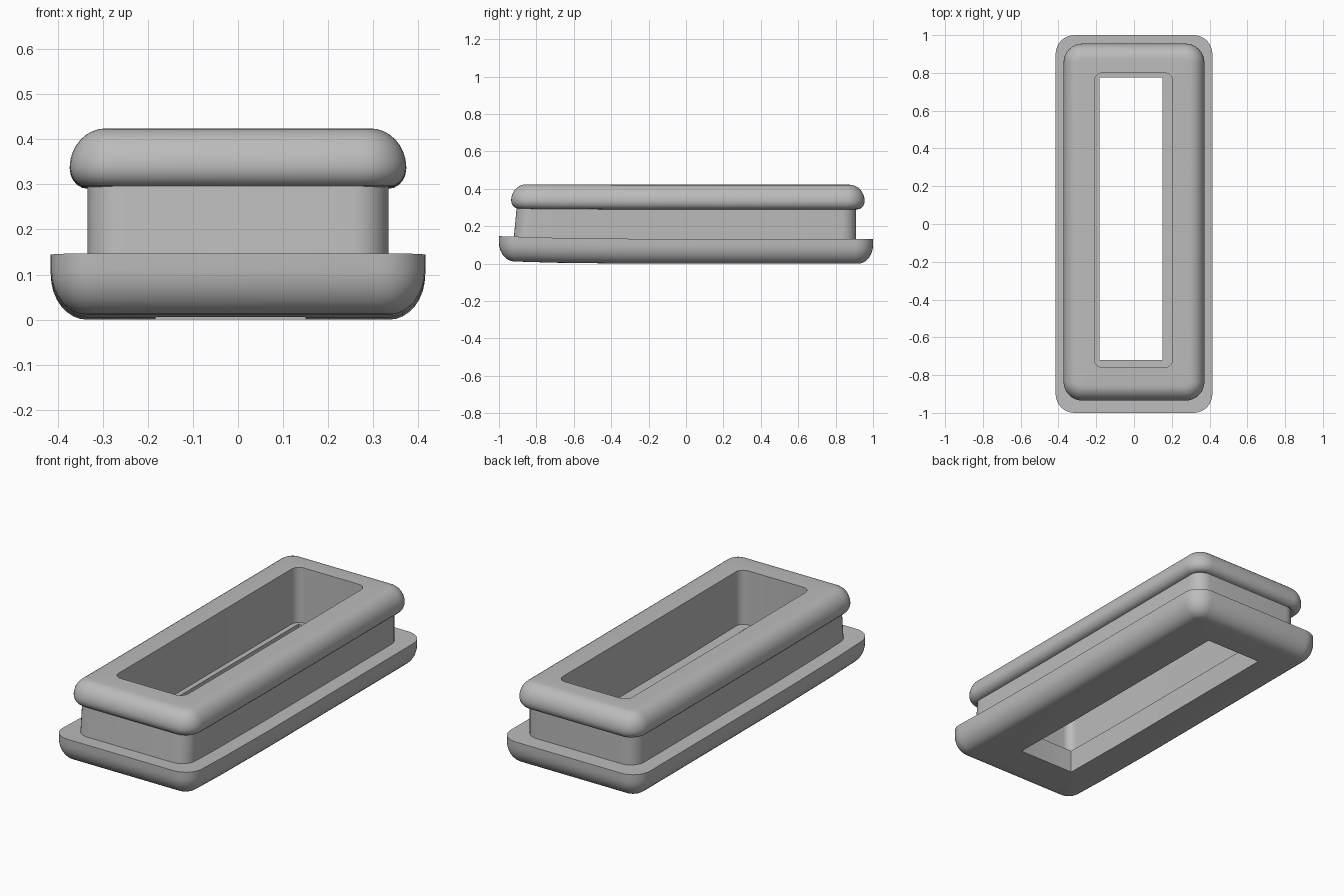
import bpy, bmesh
from math import sin, cos, pi, radians

cube = bpy.data.objects.get("Cube")
if cube:
    bpy.data.objects.remove(cube, do_unlink=True)

# One plain grey rubber material
grey = bpy.data.materials.new("rubber_grey")
grey.use_nodes = True
grey.diffuse_color = (0.5, 0.5, 0.5, 1)
grey.node_tree.nodes["Principled BSDF"].inputs["Base Color"].default_value = (0.5, 0.5, 0.5, 1)

ARC = 8                      # segments per rounded corner
BENDS = (-0.7, -0.3)         # extra points along the long sides


def ring(x0, x1, y0, y1, z, r, lift=1.0):
    """Rounded rectangle at height z; the front end is lifted slightly."""
    def corner(cx, cy, start):
        return [(cx + r * cos(start + pi / 2 * i / ARC),
                 cy + r * sin(start + pi / 2 * i / ARC)) for i in range(ARC + 1)]
    pts = corner(x1 - r, y1 - r, 0) + corner(x0 + r, y1 - r, pi / 2)
    pts += [(x0, y) for y in reversed(BENDS)]
    pts += corner(x0 + r, y0 + r, pi) + corner(x1 - r, y0 + r, 1.5 * pi)
    pts += [(x1, y) for y in BENDS]
    return [(x, y, z + lift * (0.005 * min(1, max(0, (-0.3 - y) / 0.4))
                               + 0.009 * max(0, (-0.7 - y) / 0.3))) for x, y in pts]


rings = []

# Lower flange: rounded underside, flat top
W, R = 0.415, 0.1
for i in range(9):
    a = pi / 2 * i / 8
    d = 0.08 * (1 - sin(a))
    rings.append(ring(-W + d, W - d, -1 + d, 1 - d, 0.1 - 0.1 * cos(a), R - d))
rings.append(ring(-W, W, -1, 1, 0.133, R))

# Neck
rings.append(ring(-0.333, 0.333, -0.92, 0.91, 0.133, 0.08))
rings.append(ring(-0.333, 0.333, -0.905, 0.91, 0.295, 0.08))

# Upper flange: small curl below, large round above
for i in range(6):
    a = pi / 2 * i / 5
    d = 0.04 * (1 - sin(a))
    rings.append(ring(-0.373 + d, 0.373 - d, -0.935 + d, 0.955 - d,
                      0.335 - 0.045 * cos(a), 0.1 - d, 0.4))
for i in range(1, 9):
    a = pi / 2 * i / 8
    d = 0.08 * (1 - cos(a))
    rings.append(ring(-0.373 + d, 0.373 - d, -0.935 + d, 0.955 - d,
                      0.335 + 0.087 * sin(a), 0.1 - d, 0.2))

# Opening with an inner ledge and a narrower square slot below
rings.append(ring(-0.21, 0.205, -0.76, 0.8, 0.422, 0.045, 0.2))
rings.append(ring(-0.21, 0.205, -0.76, 0.8, 0.125, 0.045))
rings.append(ring(-0.183, 0.15, -0.72, 0.775, 0.125, 0.001))
rings.append(ring(-0.183, 0.15, -0.72, 0.775, 0.0, 0.001))

# Skin the rings into one closed loop
bm = bmesh.new()
loops = [[bm.verts.new(p) for p in pts] for pts in rings]
n = len(loops[0])
for k, low in enumerate(loops):
    high = loops[(k + 1) % len(loops)]
    for i in range(n):
        j = (i + 1) % n
        bm.faces.new((low[i], low[j], high[j], high[i]))
bmesh.ops.recalc_face_normals(bm, faces=bm.faces)
mesh = bpy.data.meshes.new("rectangular_grommet")
bm.to_mesh(mesh)
bm.free()
mesh.materials.append(grey)
grommet = bpy.data.objects.new("rectangular_grommet", mesh)
bpy.context.collection.objects.link(grommet)

bpy.ops.object.select_all(action='DESELECT')
grommet.select_set(True)
bpy.context.view_layer.objects.active = grommet
bpy.ops.object.shade_smooth_by_angle(angle=radians(35))
